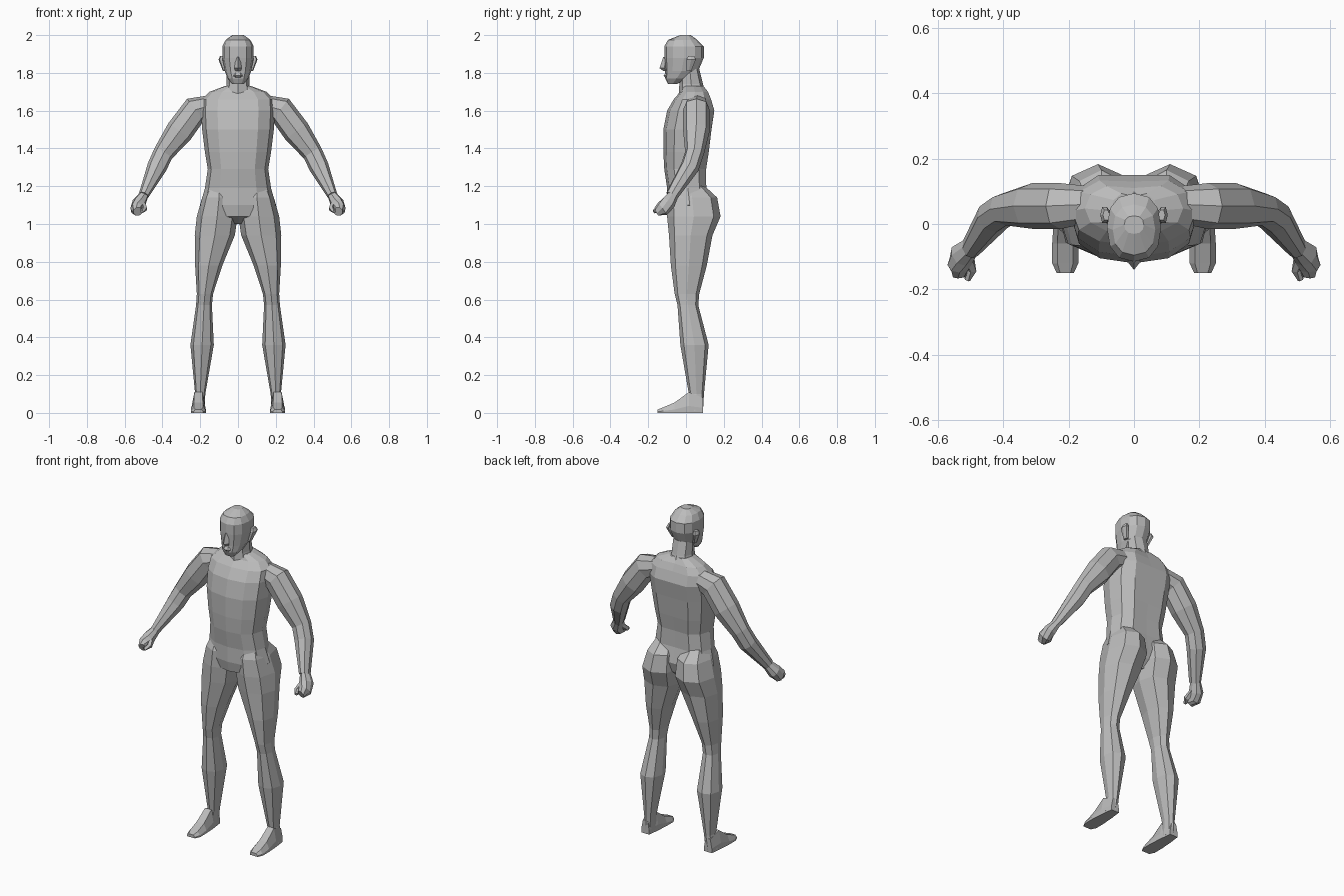
import bpy, bmesh
from math import sin, cos, tau, copysign
from mathutils import Vector

cube = bpy.data.objects.get("Cube")
if cube:
    bpy.data.objects.remove(cube)

GREY = (.5, .5, .5, 1)
skin = bpy.data.materials.new("grey skin")
skin.use_nodes = True
skin.diffuse_color = GREY
skin.node_tree.nodes["Principled BSDF"].inputs["Base Color"].default_value = GREY


def oval(center, across, along, sides, power=.85):
    """Closed ring around center, slightly squared when power is below one."""
    def squared(value):
        return copysign(abs(value) ** power, value)

    angles = [tau * step / sides for step in range(sides)]
    return [center + across * squared(cos(angle)) + along * squared(sin(angle))
            for angle in angles]


def loft(name, rings, mirrored=False):
    """Skin a list of rings, cap both ends and leave the faces flat."""
    bm = bmesh.new()
    loops = [[bm.verts.new(point) for point in ring] for ring in rings]
    for lower, upper in zip(loops, loops[1:]):
        for index in range(len(lower)):
            bm.faces.new((lower[index - 1], lower[index],
                          upper[index], upper[index - 1]))
    bm.faces.new(loops[0])
    bm.faces.new(loops[-1])
    bmesh.ops.recalc_face_normals(bm, faces=bm.faces)
    mesh = bpy.data.meshes.new(name)
    bm.to_mesh(mesh)
    bm.free()
    mesh.materials.append(skin)
    part = bpy.data.objects.new(name, mesh)
    bpy.context.collection.objects.link(part)
    if mirrored:
        part.modifiers.new("mirror", "MIRROR").use_mirror_merge = False


def level_ring(height, half_width, front, back, x=0, sides=8):
    """Horizontal ring reaching from front to back."""
    center = Vector((x, (front + back) / 2, height))
    depth = Vector((0, (back - front) / 2, 0))
    return oval(center, Vector((half_width, 0, 0)), depth, sides)


def stack(name, rows, sides=8, mirrored=False):
    """Part built from horizontal rings, bottom or top first."""
    loft(name, [level_ring(*row, sides=sides) for row in rows], mirrored)


def tube(name, rows, sides=8):
    """Mirrored limb: each row holds a path point, half width and half depth."""
    path = [Vector(row[:3]) for row in rows]
    rings = []
    for index, (point, row) in enumerate(zip(path, rows)):
        following = path[min(index + 1, len(path) - 1)]
        direction = following - path[max(index - 1, 0)]
        across = direction.cross(Vector((0, 1, 0))).normalized()
        along = across.cross(direction).normalized()
        rings.append(oval(point, across * row[3], along * row[4], sides))
    loft(name, rings, mirrored=True)


# Torso, crotch to collar, with a shallow groove along the spine
torso = [level_ring(*row, sides=12) for row in (
    (1, .03, 0, .07),
    (1.04, .11, -.09, .12),
    (1.1, .2, -.1, .14),
    (1.19, .175, -.1, .12),
    (1.29, .16, -.115, .12),
    (1.38, .175, -.12, .135),
    (1.5, .19, -.12, .15),
    (1.6, .195, -.1, .165),
    (1.66, .19, -.065, .145),
    (1.7, .15, -.03, .125),
    (1.73, .07, -.02, .1))]
for ring in torso:
    spine = max(ring, key=lambda point: point.y)
    spine.y -= .015
loft("torso", torso)

# Neck
stack("neck", [
    (1.67, .075, -.04, .115),
    (1.74, .06, -.035, .09),
    (1.82, .06, -.03, .07)])

# Head, chin to crown
stack("head", [
    (1.74, .03, -.095, -.05),
    (1.77, .055, -.11, .01),
    (1.81, .07, -.11, .065),
    (1.88, .083, -.115, .094),
    (1.94, .083, -.115, .094),
    (1.975, .065, -.095, .06),
    (2, .03, -.03, .025)], sides=12)

# Nose wedge and lips
stack("nose", [
    (1.81, .014, -.12, -.09),
    (1.825, .02, -.14, -.09),
    (1.885, .01, -.12, -.09)], sides=4)
stack("lips", [
    (1.775, .02, -.11, -.09),
    (1.785, .025, -.12, -.09),
    (1.8, .02, -.11, -.09)], sides=6)

# Ears
stack("ear", [
    (1.81, .01, 0, .03, .07),
    (1.87, .013, 0, .055, .09),
    (1.89, .01, .01, .045, .085)], sides=6, mirrored=True)

# Arms, shoulder to wrist
tube("arm", [
    (.13, .06, 1.63, .055, .055),
    (.225, .055, 1.605, .073, .07),
    (.31, .055, 1.49, .073, .07),
    (.395, .045, 1.375, .054, .05),
    (.43, .02, 1.3, .052, .05),
    (.5, -.075, 1.15, .027, .034)])

# Fists and thumbs
tube("fist", [
    (.5, -.07, 1.15, .026, .03),
    (.525, -.095, 1.11, .036, .04),
    (.536, -.125, 1.08, .034, .04),
    (.53, -.155, 1.066, .024, .025)])
tube("thumb", [
    (.505, -.1, 1.11, .016, .018),
    (.495, -.14, 1.08, .015, .015),
    (.51, -.17, 1.066, .01, .01)], sides=5)

# Legs, buttock to heel
stack("leg", [
    (1.2, .06, -.07, .1, .1),
    (1.14, .09, -.1, .165, .1),
    (1.04, .108, -.1, .183, .11),
    (.94, .106, -.09, .14, .123),
    (.78, .072, -.08, .11, .155),
    (.63, .043, -.06, .07, .175),
    (.57, .042, -.045, .065, .18),
    (.36, .062, -.03, .12, .19),
    (.1, .027, .015, .095, .2),
    (.01, .033, 0, .09, .21)], mirrored=True)


def foot_section(y, half_width, height):
    """Flat-soled section, narrower at the instep."""
    corners = ((1, 0), (1, height / 3), (.6, height))
    right = [Vector((.21 + half_width * side, y, z)) for side, z in corners]
    left = [Vector((.21 - half_width * side, y, z)) for side, z in corners]
    return right + left[::-1]


# Feet, heel to toe
loft("foot", [foot_section(*row) for row in (
    (.09, .026, .08),
    (.015, .035, .11),
    (-.06, .04, .055),
    (-.12, .04, .03),
    (-.15, .026, .018))], mirrored=True)
